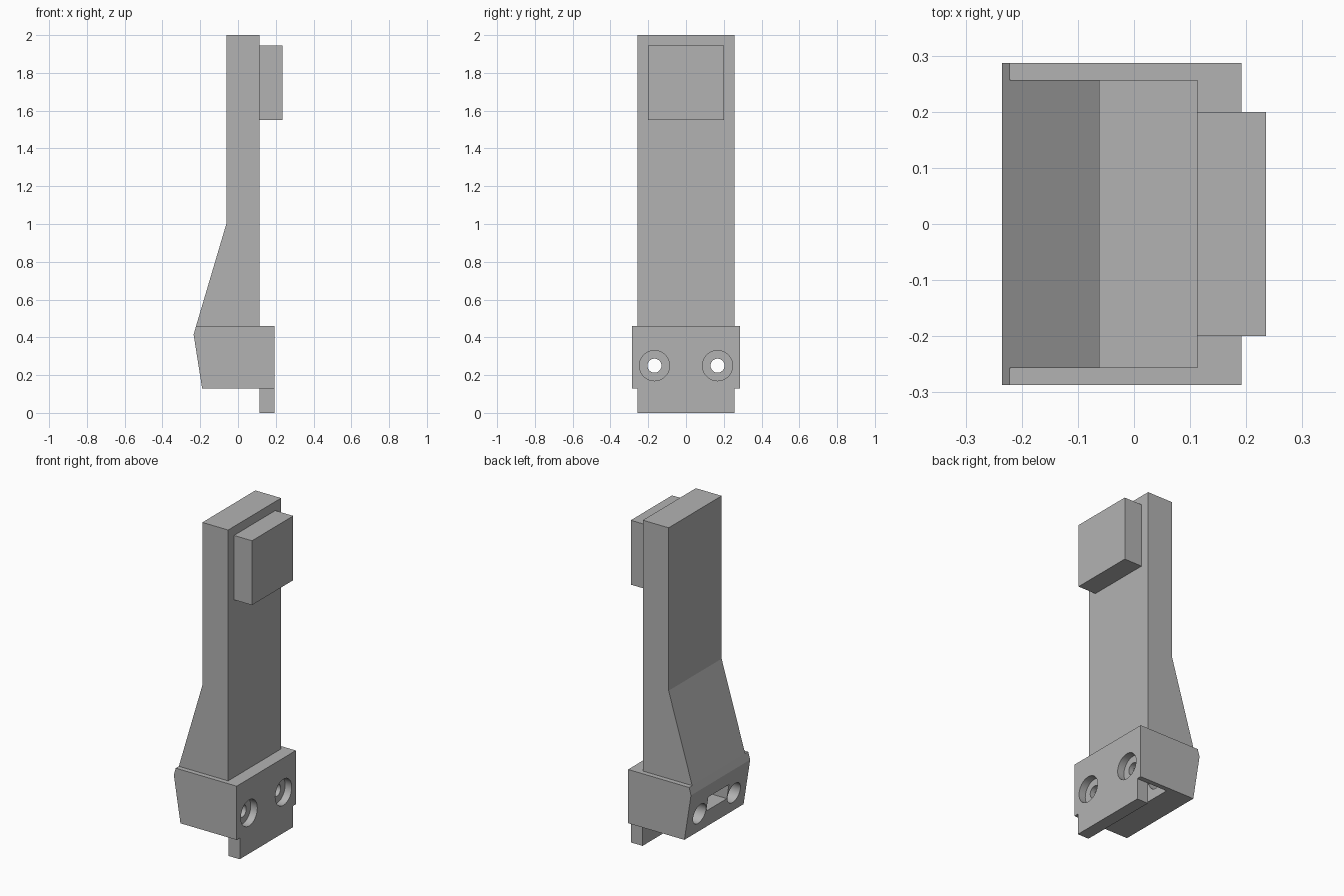
import bpy, bmesh, math
from mathutils import Matrix

if "Cube" in bpy.data.objects:
    bpy.data.objects.remove(bpy.data.objects["Cube"], do_unlink=True)

grey = bpy.data.materials.new("plain_grey")
grey.use_nodes = True
colour = (0.45, 0.45, 0.45, 1)
grey.diffuse_color = colour
grey.node_tree.nodes["Principled BSDF"].inputs["Base Color"].default_value = colour


def make_object(name, bm):
    bmesh.ops.recalc_face_normals(bm, faces=bm.faces)
    mesh = bpy.data.meshes.new(name)
    bm.to_mesh(mesh)
    bm.free()
    mesh.materials.append(grey)
    obj = bpy.data.objects.new(name, mesh)
    bpy.context.collection.objects.link(obj)
    return obj


def prism(name, profile, half_width):
    """Side profile in x and z, extruded symmetrically along y."""
    bm = bmesh.new()
    face = bm.faces.new([bm.verts.new((x, -half_width, z)) for x, z in profile])
    new = bmesh.ops.extrude_face_region(bm, geom=[face])["geom"]
    verts = [v for v in new if isinstance(v, bmesh.types.BMVert)]
    bmesh.ops.translate(bm, verts=verts, vec=(0, 2 * half_width, 0))
    return make_object(name, bm)


def block(name, x0, x1, half_width, z0, z1):
    return prism(name, [(x0, z0), (x1, z0), (x1, z1), (x0, z1)], half_width)


def bore(name, x0, x1, y, z, radius):
    """Round cutter running along x."""
    bm = bmesh.new()
    place = Matrix.Translation(((x0 + x1) / 2, y, z)) @ Matrix.Rotation(math.pi / 2, 4, 'Y')
    bmesh.ops.create_cone(bm, cap_ends=True, segments=48, radius1=radius,
                          radius2=radius, depth=x1 - x0, matrix=place)
    return make_object(name, bm)


def cut(target, cutter):
    cutter.hide_render = True
    mod = target.modifiers.new(cutter.name, 'BOOLEAN')
    mod.operation = 'DIFFERENCE'
    mod.solver = 'EXACT'
    mod.object = cutter
    bpy.context.view_layer.objects.active = target
    bpy.ops.object.modifier_apply(modifier=mod.name)
    bpy.data.objects.remove(cutter, do_unlink=True)


# Upright arm with a flared foot, and the pad near its top
FRONT, BACK, JOIN = 0.113, -0.062, 0.46
prism("arm", [(FRONT, JOIN), (FRONT, 2), (BACK, 2), (BACK, 1), (-0.222, JOIN)], 0.257)
block("pad", FRONT, 0.235, 0.2, 1.55, 1.945)

# Clamp body and the lip below it
body = prism("clamp_body", [(0.192, 0.13), (0.192, JOIN), (-0.222, JOIN),
                            (-0.235, 0.415), (-0.19, 0.13)], 0.287)
block("lip", 0.115, 0.192, 0.257, 0, 0.13)

# Pocket open at the bottom, and the window behind it
cut(body, block("pocket", -0.02, 0.115, 0.257, 0.05, 0.37))
cut(body, block("window", -0.3, 0.05, 0.1, 0.24, 0.33))

# Screw holes: counterbore in front, narrow bore, wider bore behind
for y in (-0.167, 0.167):
    cut(body, bore("counterbore", 0.147, 0.3, y, 0.25, 0.08))
    cut(body, bore("screw_bore", 0.05, 0.3, y, 0.25, 0.037))
    cut(body, bore("rear_bore", -0.3, 0.05, y, 0.25, 0.062))

bpy.ops.object.select_all(action='DESELECT')
body.select_set(True)
bpy.context.view_layer.objects.active = body
bpy.ops.object.shade_smooth_by_angle(angle=math.radians(25))
